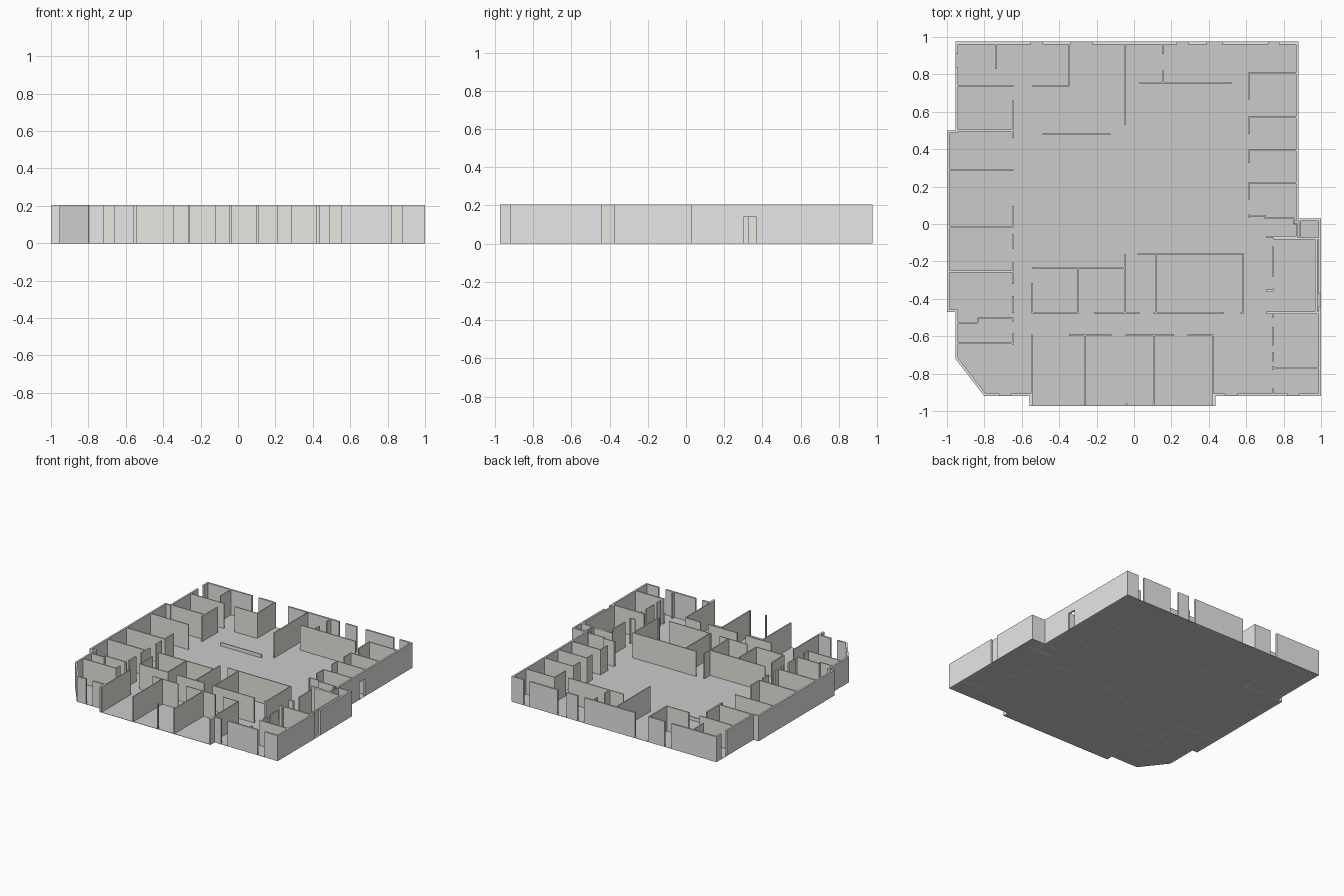
import bpy, bmesh
from mathutils import Vector

HEIGHT = 0.205
THIN, THICK = 0.008, 0.014


def material(name, rgb):
    m = bpy.data.materials.new(name)
    m.diffuse_color = (*rgb, 1)
    return m


OUTER = material("outer_wall_paint", (0.78, 0.81, 0.79))
INNER = material("inner_wall_paint", (0.82, 0.80, 0.75))


def finish(name, bm, mat=None):
    bmesh.ops.recalc_face_normals(bm, faces=bm.faces)
    me = bpy.data.meshes.new(name)
    bm.to_mesh(me)
    bm.free()
    ob = bpy.data.objects.new(name, me)
    bpy.context.collection.objects.link(ob)
    if mat:
        me.materials.append(mat)
    return ob


def prism(bm, pts, z0, z1):
    base = bm.faces.new([bm.verts.new((x, y, z0)) for x, y in pts])
    new = bmesh.ops.extrude_face_region(bm, geom=[base])["geom"]
    bmesh.ops.translate(bm, vec=(0, 0, z1 - z0),
                        verts=[v for v in new if isinstance(v, bmesh.types.BMVert)])


def wall(bm, p, q, t, z0=0.0, z1=HEIGHT):
    """Upright slab centred on the line from p to q."""
    p, q = Vector(p), Vector(q)
    d = (q - p).normalized()
    n = Vector((-d.y, d.x)) * t / 2
    prism(bm, [p - n, q - n, q + n, p + n], z0, z1)


def walls(name, across=(), along=(), t=THIN, mat=INNER, h=HEIGHT):
    """across: (y, x0, x1, x0, x1...)   along: (x, y0, y1, y0, y1...)"""
    bm = bmesh.new()
    for y, *s in across:
        for a, b in zip(s[::2], s[1::2]):
            wall(bm, (a, y), (b, y), t, z1=h)
    for x, *s in along:
        for a, b in zip(s[::2], s[1::2]):
            wall(bm, (x, a), (x, b), t, z1=h)
    return finish(name, bm, mat)


# Floor plate
bm = bmesh.new()
prism(bm, [(-.955, .975), (.88, .975), (.88, .03), (1, .03), (1, -.92), (.435, -.92),
           (.435, -.972), (-.56, -.972), (-.56, -.92), (-.80, -.92), (-.955, -.72),
           (-.955, -.47), (-1, -.47), (-1, .50), (-.955, .50)], 0, 0.002)
finish("floor", bm)

# Outer walls, with full-height window gaps
walls("north_wall", [(.968, -.955, -.55, -.49, -.34, -.225, .23, .29, .39, .47, .72, .775, .88)],
      t=THICK, mat=OUTER)
walls("west_wall", [(.493, -1, -.945), (-.463, -1, -.945)],
      [(-.948, .975, .91, .84, .49, -.46, -.722), (-.993, .50, -.47)], THICK, OUTER)
walls("east_wall", [(.023, .87, 1)],
      [(.873, .975, .37, .30, .02), (.993, .03, -.375, -.44, -.92)], THICK, OUTER)
walls("south_wall", [(-.913, -.797, -.72, -.66, -.545, .425, .49, .55, .82, .88, 1)],
      [(-.553, -.91, -.972), (.428, -.91, -.972)], THICK, OUTER)
walls("south_window_post", along=[(-.04, -.972, -.96), (.105, -.972, -.96)], t=.01, mat=OUTER)

bm = bmesh.new()
wall(bm, (-.949, -.717), (-.795, -.915), THICK)
finish("corner_wall", bm, OUTER)

bm = bmesh.new()
wall(bm, (.873, .30), (.873, .37), THICK, 0.14)
finish("door_lintel", bm, OUTER)

# West offices
walls("west_office_dividers",
      [(.74, -.945, -.643), (.29, -.99, -.643), (-.527, -.945, -.835),
       (-.505, -.835, -.643), (-.637, -.945, -.643)],
      [(-.74, .965, .83), (-.835, -.527, -.505)])
walls("west_office_main_walls",
      [(.50, -.95, -.643), (-.015, -.99, -.643), (-.255, -.99, -.643)],
      [(-.647, .66, .46, .095, -.02, -.055, -.13, -.205, -.32, -.385, -.475,
        -.505, -.52, -.585, -.643)], t=.011)

# North rooms and the low counter in the open area
walls("north_room_walls",
      [(.74, -.545, -.345), (.755, .03, .525)],
      [(-.347, .965, .737), (-.05, .965, .53), (.155, .965, .91, .82, .755)])
walls("low_counter", [(.48, -.49, -.125)], h=0.03)

# East offices
walls("east_office_walls",
      [(y, .61, .87) for y in (.805, .57, .395, .22)],
      [(.613, .808, .665, .573, .48, .398, .325, .223, .13, .05, .035)])
walls("service_closet_walls",
      [(.045, .615, .705), (.03, .705, .855), (0, .855, .875), (-.067, .705, .875)],
      [(.703, .048, .027), (.853, .03, 0), (.873, 0, -.07), (.886, .02, -.075)])

# South-east offices
walls("southeast_office_walls",
      [(-.078, .745, .99), (-.475, .705, .99), (-.77, .74, .99), (-.357, .705, .742)],
      [(.975, -.08, -.475)], t=.012)
walls("southeast_office_fronts",
      along=[(.742, -.12, -.28, -.345, -.362, -.485, -.50, -.55, -.65,
              -.685, -.735, -.76, -.78, -.88, -.91)])

# Central meeting rooms
walls("central_room_walls",
      [(-.235, -.545, -.05), (-.16, .02, .588),
       (-.475, -.545, -.295, -.215, .03, .105, .48, .57, .588)],
      [(-.545, -.315, -.478), (-.298, -.235, -.478), (-.05, -.16, -.478),
       (.117, -.16, -.478), (.584, -.16, -.478)])

# South rooms
walls("south_room_walls",
      [(-.595, -.347, -.12, -.045, .215, .285, .423)],
      [(x, -.592, -.968) for x in (-.547, -.262, .105, .42)])
